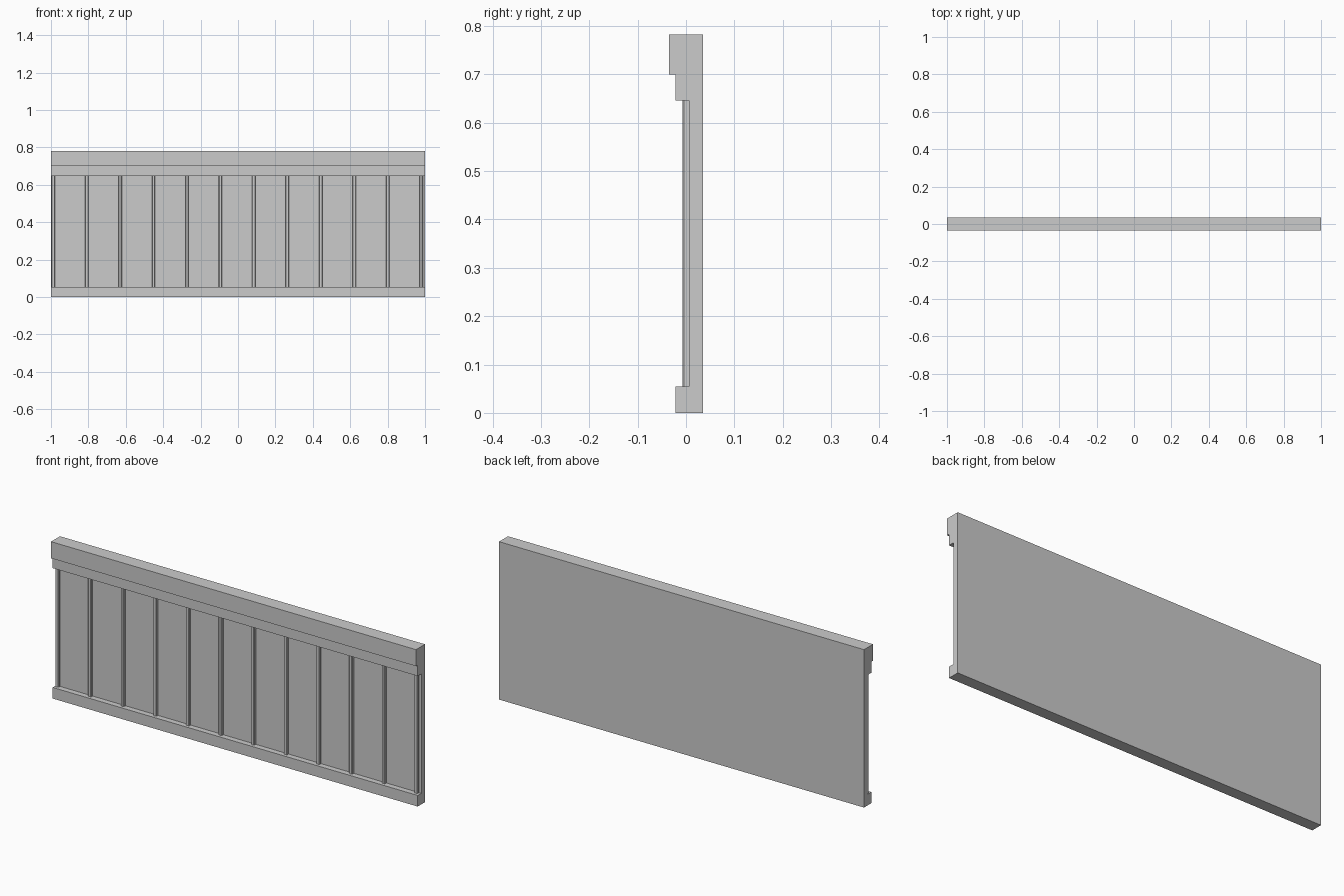
import bpy, bmesh

if "Cube" in bpy.data.objects:
    bpy.data.objects.remove(bpy.data.objects["Cube"])

LENGTH = 2.0
PANEL_Y = 0.006      # front face of the backing panel
BATTEN_Y = -0.007    # front face of the battens


def prism(name, section, axis, start, end):
    """Extrude a closed 2D section: (y, z) along x, or (x, y) along z."""
    bm = bmesh.new()
    place = (lambda a, b: (start, a, b)) if axis == 'X' else (lambda a, b: (a, b, start))
    face = bm.faces.new([bm.verts.new(place(a, b)) for a, b in section])
    new = bmesh.ops.extrude_face_region(bm, geom=[face])['geom']
    move = (end - start, 0, 0) if axis == 'X' else (0, 0, end - start)
    bmesh.ops.translate(bm, vec=move,
                        verts=[v for v in new if isinstance(v, bmesh.types.BMVert)])
    bmesh.ops.recalc_face_normals(bm, faces=bm.faces)
    mesh = bpy.data.meshes.new(name)
    bm.to_mesh(mesh)
    bm.free()
    obj = bpy.data.objects.new(name, mesh)
    bpy.context.collection.objects.link(obj)
    return obj


def board(name, y0, y1, z0, z1):
    section = [(y0, z0), (y1, z0), (y1, z1), (y0, z1)]
    return prism(name, section, 'X', -LENGTH / 2, LENGTH / 2)


# Backing panel and the horizontal rails on its front
board("back_panel", PANEL_Y, 0.035, 0.0, 0.782)
board("bottom_rail", -0.022, PANEL_Y, 0.0, 0.055)
board("upper_rail", -0.022, PANEL_Y, 0.646, 0.70)
board("top_cap", -0.035, PANEL_Y, 0.70, 0.782)

# Twelve slim battens with chamfered front edges
HALF, CHAMFER = 0.009, 0.003
for i in range(12):
    x = -0.988 + i * 0.1788
    section = [(x - HALF, PANEL_Y), (x + HALF, PANEL_Y),
               (x + HALF, BATTEN_Y + CHAMFER), (x + HALF - CHAMFER, BATTEN_Y),
               (x - HALF + CHAMFER, BATTEN_Y), (x - HALF, BATTEN_Y + CHAMFER)]
    prism(f"batten_{i + 1}", section, 'Z', 0.055, 0.646)
